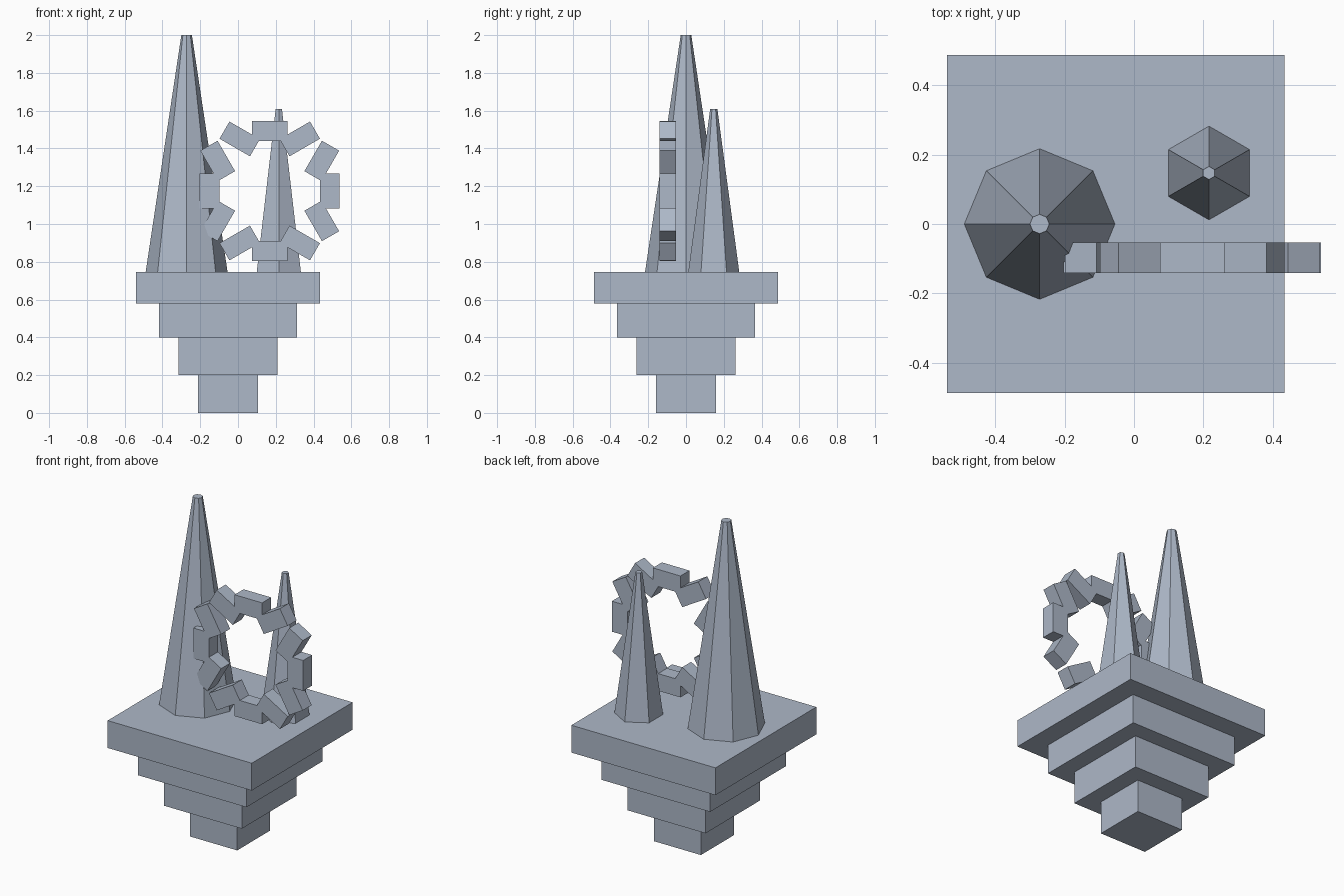
import bpy
import math

cube = bpy.data.objects.get("Cube")
if cube:
    bpy.data.objects.remove(cube, do_unlink=True)

# Single stone colour
STONE = (0.42, 0.48, 0.58, 1.0)
stone = bpy.data.materials.new("blue_grey_stone")
stone.use_nodes = True
stone.diffuse_color = STONE
stone.node_tree.nodes["Principled BSDF"].inputs["Base Color"].default_value = STONE


def finish(name):
    obj = bpy.context.object
    obj.name = name
    obj.data.materials.append(stone)
    return obj


def box(name, centre, size, tilt=0.0):
    bpy.ops.mesh.primitive_cube_add(size=1, location=centre, rotation=(0, tilt, 0))
    obj = finish(name)
    obj.scale = size
    return obj


def spire(name, x, y, sides, base_radius, tip_radius, bottom, top, turn):
    bpy.ops.mesh.primitive_cone_add(
        vertices=sides, radius1=base_radius, radius2=tip_radius,
        depth=top - bottom, location=(x, y, (bottom + top) / 2),
        rotation=(0, 0, turn))
    return finish(name)


# Stepped base, widening upwards
BASE_X = -0.053
levels = [0.0, 0.2, 0.398, 0.578, 0.745]
widths = [0.318, 0.526, 0.733, 0.973]
for i, width in enumerate(widths):
    low, high = levels[i], levels[i + 1]
    box(f"base_tier_{i + 1}", (BASE_X, 0, (low + high) / 2),
        (width, width, high - low))

# Two faceted spires standing on the top tier
DECK = levels[-1]
spire("tall_spire", -0.272, 0.0, 8, 0.217, 0.028, DECK, 2.0, 0)
spire("short_spire", 0.216, 0.147, 6, 0.135, 0.019, DECK, 1.61, 0)

# Upright ring of blocks, each tilted against the direction of the ring
RING_X, RING_Y, RING_Z, RING_R = 0.168, -0.097, 1.175, 0.318
COUNT = 12
for i in range(COUNT):
    a = math.tau * i / COUNT
    box(f"ring_block_{i + 1}",
        (RING_X + RING_R * math.sin(a), RING_Y, RING_Z + RING_R * math.cos(a)),
        (0.186, 0.087, 0.105), tilt=-a)
